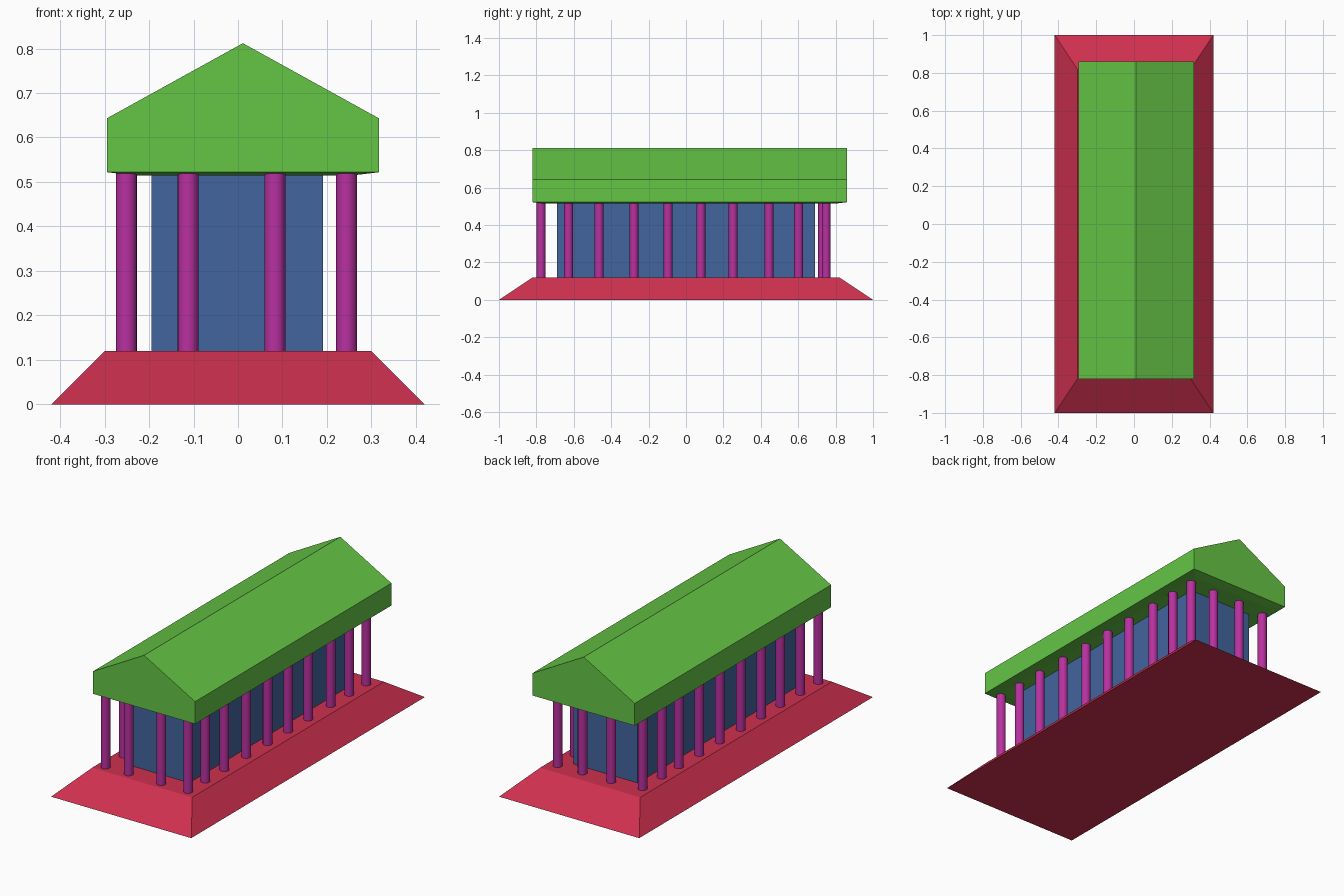
import bpy, bmesh
from mathutils import Vector

if "Cube" in bpy.data.objects:
    bpy.data.objects.remove(bpy.data.objects["Cube"])


def material(name, rgb):
    m = bpy.data.materials.new(name)
    m.diffuse_color = (*rgb, 1.0)
    m.use_nodes = True
    m.node_tree.nodes["Principled BSDF"].inputs["Base Color"].default_value = m.diffuse_color
    return m


RED = material("red", (0.62, 0.03, 0.08))
BLUE = material("blue", (0.055, 0.13, 0.34))
GREEN = material("green", (0.13, 0.56, 0.06))
PURPLE = material("purple", (0.48, 0.03, 0.35))


def add_object(name, bm, mat):
    bmesh.ops.recalc_face_normals(bm, faces=bm.faces)
    mesh = bpy.data.meshes.new(name)
    bm.to_mesh(mesh)
    bm.free()
    mesh.materials.append(mat)
    ob = bpy.data.objects.new(name, mesh)
    bpy.context.collection.objects.link(ob)
    return ob


def block(name, x0, x1, y0, y1, z0, z1, mat, top_scale=(1, 1)):
    """Box whose top can be narrower than its bottom."""
    bm = bmesh.new()
    bmesh.ops.create_cube(bm, size=1)
    for v in bm.verts:
        sx, sy = top_scale if v.co.z > 0 else (1, 1)
        v.co = Vector(((x0 + x1) / 2 + v.co.x * sx * (x1 - x0),
                       (y0 + y1) / 2 + v.co.y * sy * (y1 - y0),
                       z1 if v.co.z > 0 else z0))
    return add_object(name, bm, mat)


# Sloped base and inner hall
block("base", -0.42, 0.42, -1, 1, 0, 0.12, RED, (0.30 / 0.42, 0.82))
block("inner_hall", -0.194, 0.191, -0.69, 0.69, 0.12, 0.52, BLUE)

# Gabled roof: extruded profile with a slightly lowered ceiling panel
profile = [(-0.295, 0.522), (0.317, 0.522), (0.317, 0.643),
           (0.011, 0.812), (-0.295, 0.643)]
bm = bmesh.new()
gable = bm.faces.new([bm.verts.new((x, -0.82, z)) for x, z in profile])
ext = bmesh.ops.extrude_face_region(bm, geom=[gable], use_keep_orig=True)
for v in ext["geom"]:
    if isinstance(v, bmesh.types.BMVert):
        v.co.y = 0.86
bmesh.ops.recalc_face_normals(bm, faces=bm.faces)
under = [f for f in bm.faces if f.normal.z < -0.9]
bmesh.ops.inset_region(bm, faces=under, thickness=0.08, depth=0)
for f in under:
    for v in f.verts:
        v.co.z = 0.515
add_object("roof", bm, GREEN)


# Columns around the hall
def column(name, x, y):
    bpy.ops.mesh.primitive_cylinder_add(vertices=24, radius=0.0235, depth=0.405,
                                        location=(x, y, 0.3185))
    ob = bpy.context.object
    ob.name = name
    ob.data.materials.append(PURPLE)
    bpy.ops.object.shade_smooth_by_angle()


right_y = [-0.775, -0.628, -0.465, -0.278, -0.096, 0.08, 0.252, 0.444, 0.602, 0.75]
left_y = [-0.775, -0.62, -0.45, -0.285, -0.11, 0.07, 0.245, 0.42, 0.565, 0.73]
for i, y in enumerate(right_y):
    column(f"right_column_{i + 1}", 0.244, y)
for i, y in enumerate(left_y):
    column(f"left_column_{i + 1}", -0.251, y)
for i, x in enumerate((-0.112, 0.083)):
    column(f"front_column_{i + 1}", x, -0.775)
for i, x in enumerate((-0.078, 0.095)):
    column(f"back_column_{i + 1}", x, 0.75)
